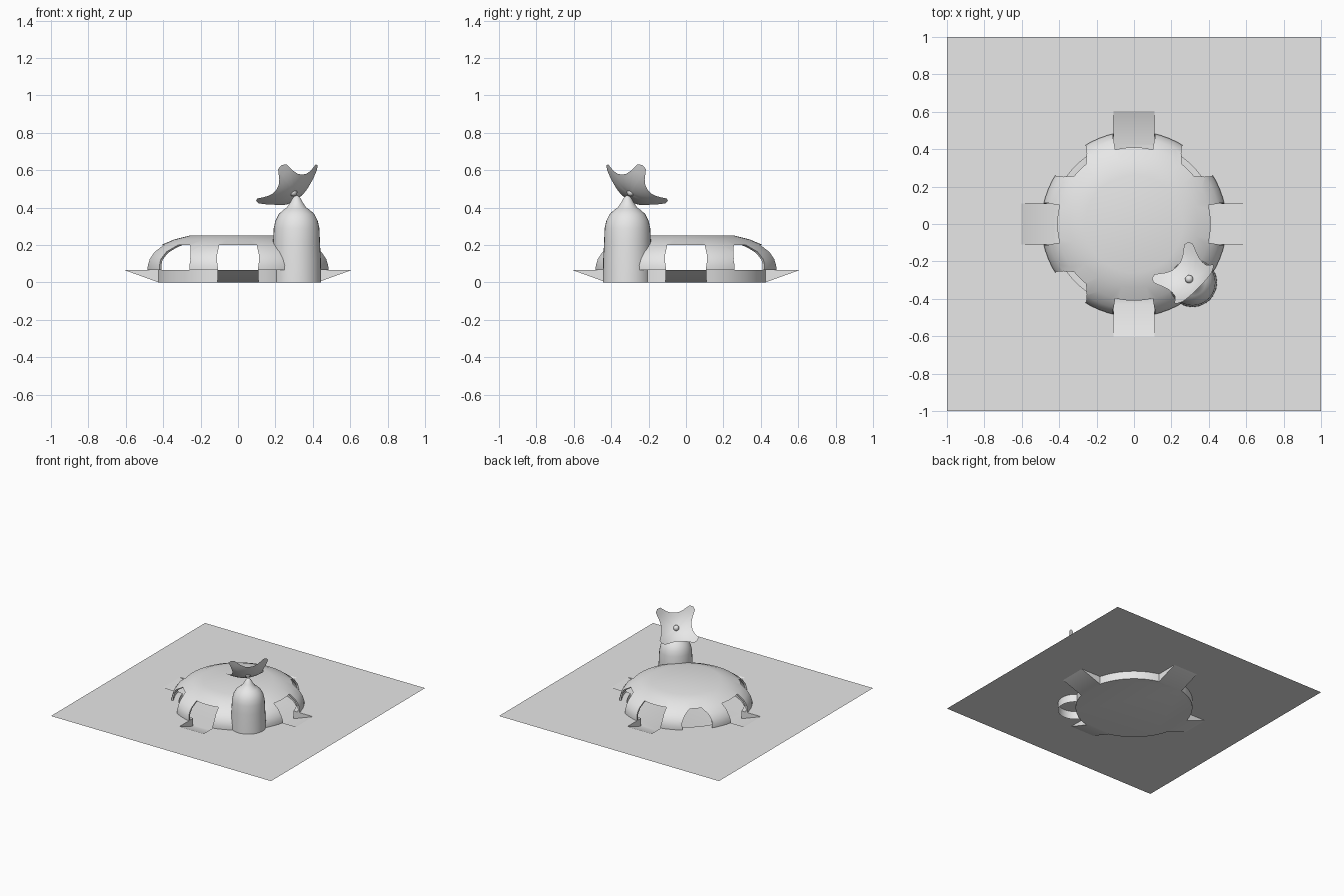
import bpy, bmesh, math
from mathutils import Vector, Matrix

if "Cube" in bpy.data.objects:
    bpy.data.objects.remove(bpy.data.objects["Cube"])

grey = bpy.data.materials.new("light_grey")
grey.diffuse_color = (0.8, 0.8, 0.8, 1)
grey.use_nodes = True
grey.node_tree.nodes["Principled BSDF"].inputs["Base Color"].default_value = grey.diffuse_color
G = 0.065           # ground level
R = 0.44            # pit radius
W, RAMP = 0.11, 0.605  # ramp half width and outer end


def finish(name, bm, smooth=True, recalc=True):
    if recalc:
        bmesh.ops.recalc_face_normals(bm, faces=bm.faces)
    me = bpy.data.meshes.new(name)
    bm.to_mesh(me)
    bm.free()
    ob = bpy.data.objects.new(name, me)
    bpy.context.collection.objects.link(ob)
    me.materials.append(grey)
    bpy.ops.object.select_all(action='DESELECT')
    ob.select_set(True)
    bpy.context.view_layer.objects.active = ob
    if smooth:
        bpy.ops.object.shade_smooth_by_angle(angle=math.radians(35))
    return ob


def revolve(bm, profile, n, center=(0, 0)):
    """Spin (radius, z) points round a vertical axis; radius 0 makes a pole."""
    rings = []
    for r, z in profile:
        count = 1 if r == 0 else n
        rings.append([bm.verts.new((center[0] + r * math.cos(2 * math.pi * i / n),
                                    center[1] + r * math.sin(2 * math.pi * i / n), z))
                      for i in range(count)])
    for a, b in zip(rings, rings[1:]):
        for i in range(n):
            j = (i + 1) % n
            if len(b) == 1:
                bm.faces.new((a[i], a[j], b[0]))
            else:
                bm.faces.new((a[i], a[j], b[j], b[i]))


# Outline of the pit: four arcs joined by four ramp notches
half = math.asin(W / R)
outline = []        # (x, y, kind)
for k in range(4):
    rot = Matrix.Rotation(k * math.pi / 2, 2)
    for p in ((RAMP, -W), (RAMP, W)):
        outline.append((*(rot @ Vector(p)), "ramp"))
    for i in range(13):
        a = half + (math.pi / 2 - 2 * half) * i / 12 + k * math.pi / 2
        outline.append((R * math.cos(a), R * math.sin(a), "arc"))

# Ground sheet with the pit outline cut out
bm = bmesh.new()
for loop in ([(-1, -1), (1, -1), (1, 1), (-1, 1)], [p[:2] for p in outline]):
    vs = [bm.verts.new((x, y, G)) for x, y in loop]
    for i, v in enumerate(vs):
        bm.edges.new((v, vs[(i + 1) % len(vs)]))
bmesh.ops.triangle_fill(bm, edges=bm.edges[:], use_beauty=True)
for f in bm.faces:
    f.normal_update()
    if f.normal.z < 0:
        f.normal_flip()
finish("ground", bm, smooth=False, recalc=False)

# Pit: floor, walls and sloping ramps with triangular cheeks
bm = bmesh.new()
top = [bm.verts.new((x, y, G)) for x, y, _ in outline]
low = [bm.verts.new((x, y, 0)) if kind == "arc" else None for x, y, kind in outline]
n = len(outline)
for i in range(n):
    j = (i + 1) % n
    if low[i] and low[j]:
        bm.faces.new((top[i], top[j], low[j], low[i]))
    elif low[i]:
        bm.faces.new((top[i], top[j], low[i]))
    elif low[j]:
        bm.faces.new((top[i], top[j], low[j]))
    else:
        bm.faces.new((top[i], top[j], low[(j + 1) % n], low[i - 1]))
bm.faces.new([v for v in low if v])
finish("pit_and_ramps", bm)

# Dome shell
bm = bmesh.new()
revolve(bm, [(0.495, G), (0.495, 0.09), (0.485, 0.125), (0.46, 0.162), (0.41, 0.2),
             (0.34, 0.23), (0.26, 0.25), (0, 0.25)], 64)
dome = finish("dome", bm, smooth=False)
shell = dome.modifiers.new("shell", 'SOLIDIFY')
shell.thickness = 0.014
shell.offset = -1


# Door and window cutters, alternating every 45 degrees
def prism(bm, half_profile, angle):
    pts = half_profile + [(-u, z) for u, z in reversed(half_profile)]
    rot = Matrix.Rotation(angle, 3, 'Z')
    a, b = ([bm.verts.new(rot @ Vector((r, u, z))) for u, z in pts] for r in (0.32, 0.75))
    bm.faces.new(a)
    bm.faces.new(b)
    for i in range(len(pts)):
        j = (i + 1) % len(pts)
        bm.faces.new((a[i], a[j], b[j], b[i]))


door = [(0.1, -0.05), (0.106, 0.07), (0.112, 0.11), (0.111, 0.15), (0.1, 0.2)]
window = [(0.113, -0.05), (0.113, 0.12), (0.09, 0.165), (0.045, 0.2)]
bm = bmesh.new()
for k in range(8):
    prism(bm, window if k % 2 else door, k * math.pi / 4)
cutter = finish("opening_cutter", bm, smooth=False)
cutter.hide_render = True
cut = dome.modifiers.new("openings", 'BOOLEAN')
cut.operation = 'DIFFERENCE'
cut.solver = 'EXACT'
cut.object = cutter
bpy.ops.object.select_all(action='DESELECT')
dome.select_set(True)
bpy.context.view_layer.objects.active = dome
for m in ("shell", "openings"):
    bpy.ops.object.modifier_apply(modifier=m)
bpy.data.objects.remove(cutter)
bpy.ops.object.shade_smooth_by_angle(angle=math.radians(30))

# Tower with rounded shoulder and pointed cap
bm = bmesh.new()
revolve(bm, [(0.132, 0), (0.13, 0.12), (0.125, 0.22), (0.122, 0.29), (0.113, 0.33),
             (0.095, 0.365), (0.07, 0.388), (0.052, 0.4), (0.035, 0.425), (0.02, 0.452),
             (0.01, 0.462), (0, 0.465)], 32, (0.313, -0.313))
finish("tower", bm)

# Dish: four-pointed curved sheet tilted toward the dome centre
normal = Vector((-0.5, 0.5, math.sqrt(0.5)))
side = Vector((1, 1, 0)).normalized()
up = normal.cross(side)
centre = Vector((0.3, -0.3, 0.475))
corner = [(-45, 0.115), (-30, 0.121), (-19, 0.14), (-12, 0.166), (-8, 0.185), (0, 0.192),
          (8, 0.185), (12, 0.166), (19, 0.14), (30, 0.121)]
rim = [(math.radians(a + 45 + 90 * k), r) for k in range(4) for a, r in corner]
bm = bmesh.new()
hub = bm.verts.new(centre)
prev = None
for s in (0.2, 0.4, 0.6, 0.8, 1):
    ring = [bm.verts.new(centre + side * (r * s * math.cos(a)) + up * (r * s * math.sin(a))
                         + normal * (0.075 * (r * s / 0.187) ** 2)) for a, r in rim]
    for i in range(len(ring)):
        j = (i + 1) % len(ring)
        bm.faces.new((prev[i], ring[i], ring[j], prev[j]) if prev else (hub, ring[i], ring[j]))
    prev = ring
finish("dish", bm)

# Feed ball in the middle of the dish
bm = bmesh.new()
bmesh.ops.create_uvsphere(bm, u_segments=16, v_segments=10, radius=0.022,
                          matrix=Matrix.Translation(centre + normal * 0.01))
finish("feed_ball", bm)
